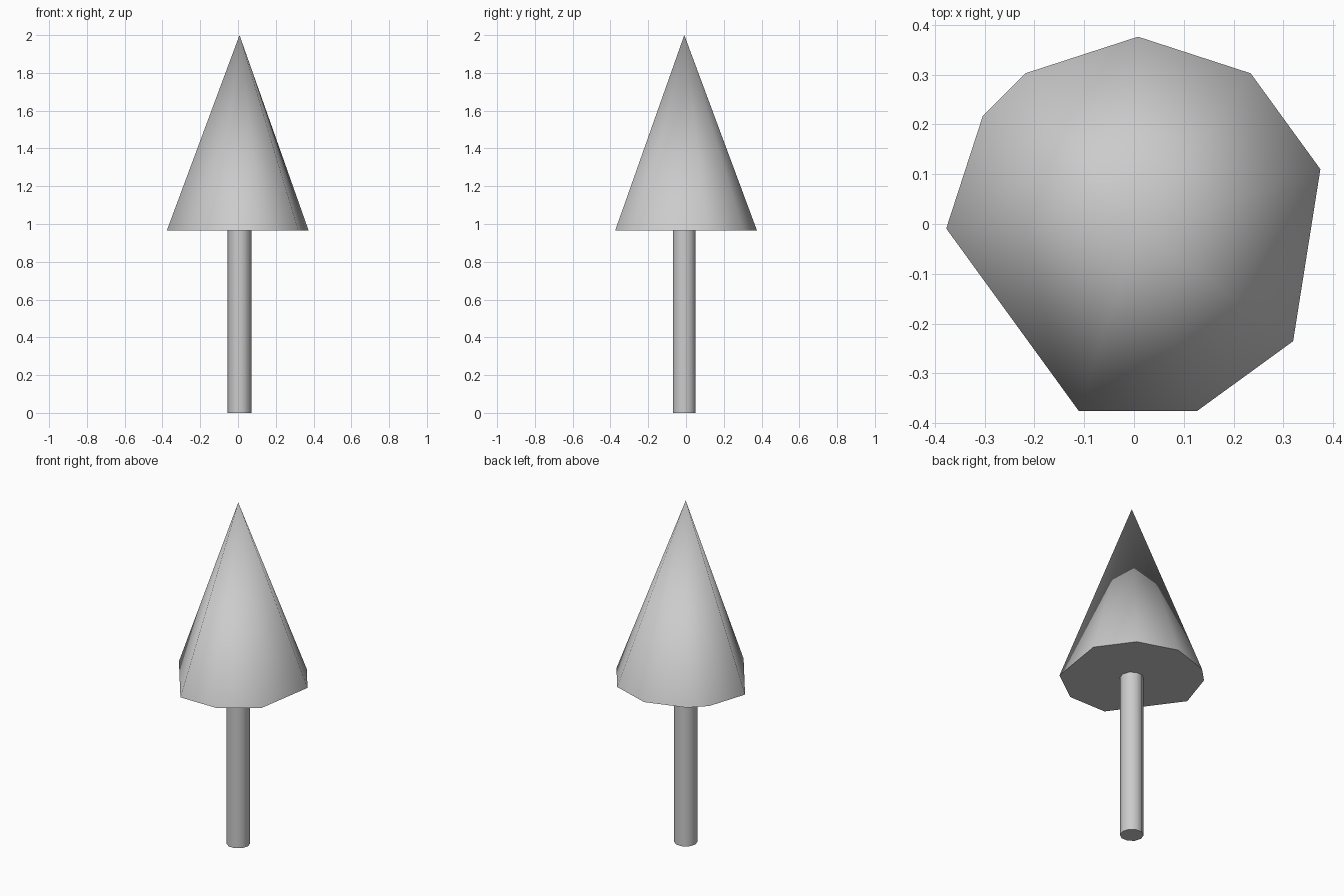
import bpy, bmesh
from math import radians, sin, cos

if "Cube" in bpy.data.objects:
    bpy.data.objects.remove(bpy.data.objects["Cube"])

CX, CY = 0.008, -0.009


def make_part(name, radius, angles, z0, z1, pointed):
    """Faceted prism or cone over irregularly spaced points of a circle."""
    bm = bmesh.new()

    def ring(z):
        return [bm.verts.new((CX + radius * cos(radians(a)),
                              CY + radius * sin(radians(a)), z)) for a in angles]

    low = ring(z0)
    n = len(low)
    bm.faces.new(low[::-1])
    if pointed:
        tip = bm.verts.new((CX, CY, z1))
        for i in range(n):
            bm.faces.new((low[i], low[(i + 1) % n], tip))
    else:
        high = ring(z1)
        bm.faces.new(high)
        for i in range(n):
            j = (i + 1) % n
            bm.faces.new((low[i], low[j], high[j], high[i]))
    mesh = bpy.data.meshes.new(name)
    bm.to_mesh(mesh)
    bm.free()
    obj = bpy.data.objects.new(name, mesh)
    bpy.context.collection.objects.link(obj)
    bpy.ops.object.select_all(action='DESELECT')
    obj.select_set(True)
    bpy.context.view_layer.objects.active = obj
    bpy.ops.object.shade_smooth_by_angle(angle=radians(60))
    return obj


# Foliage: uneven nine-sided cone
make_part("foliage", 0.385, [18, 54, 90, 126, 144, 180, 252, 288, 324],
          0.965, 2.0, True)

# Trunk: slim faceted post
make_part("trunk", 0.063, [i * 36 for i in range(10)], 0.0, 0.965, False)
